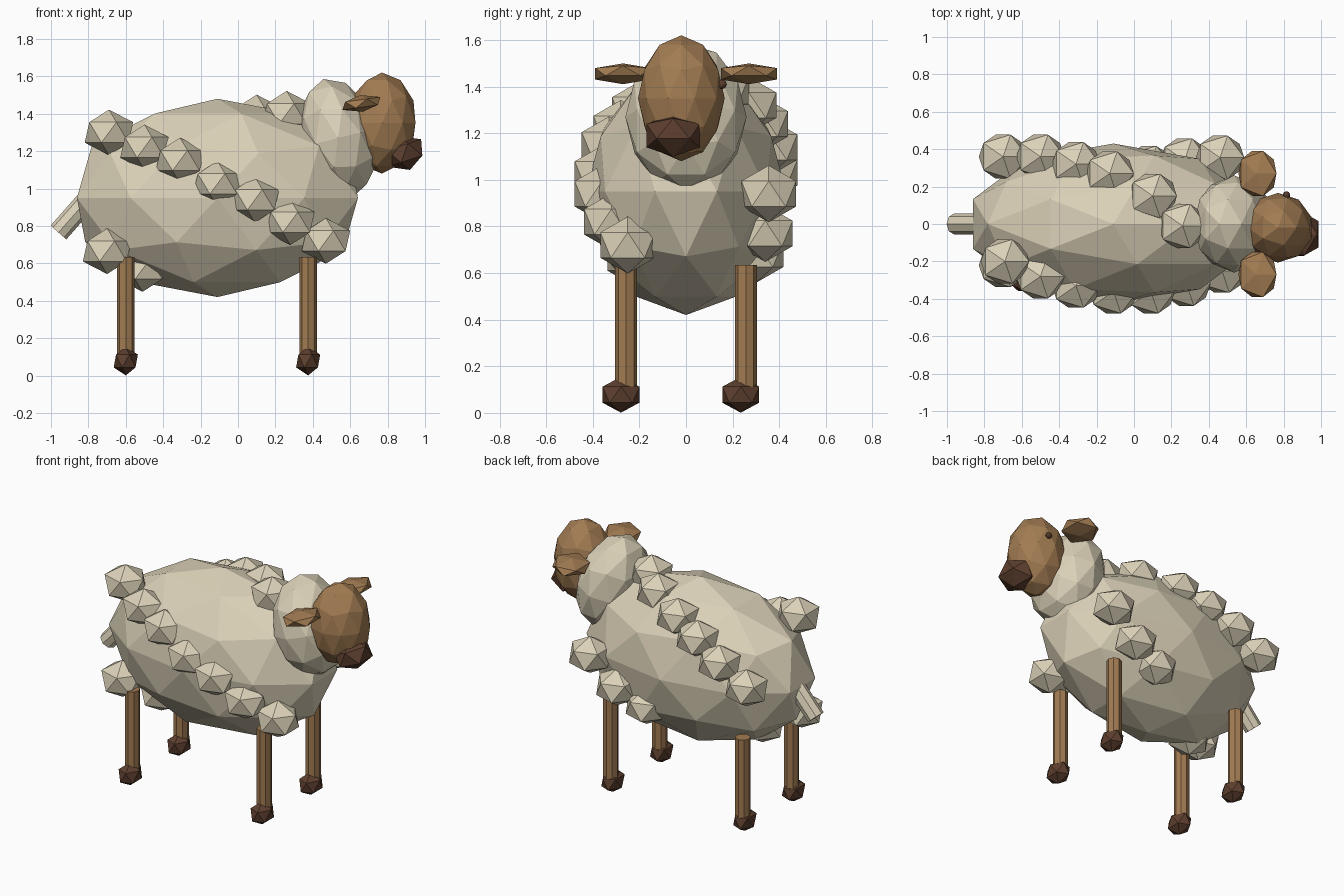
import bpy
from math import radians
from mathutils import Vector

cube = bpy.data.objects.get("Cube")
if cube:
    bpy.data.objects.remove(cube, do_unlink=True)


def material(name, rgb):
    mat = bpy.data.materials.new(name)
    mat.use_nodes = True
    mat.diffuse_color = (*rgb, 1)
    bsdf = next(n for n in mat.node_tree.nodes if n.type == 'BSDF_PRINCIPLED')
    bsdf.inputs["Base Color"].default_value = (*rgb, 1)
    bsdf.inputs["Roughness"].default_value = 0.9
    return mat


wool = material("cream wool", (0.71, 0.64, 0.48))
tan = material("tan skin", (0.36, 0.20, 0.085))
dark = material("dark brown", (0.11, 0.05, 0.028))


def finish(name, mat):
    obj = bpy.context.object
    obj.name = name
    obj.data.materials.append(mat)
    return obj


def ball(name, mat, loc, radii, detail=1, rot=(0, 0, 0)):
    """Faceted ellipsoid."""
    bpy.ops.mesh.primitive_ico_sphere_add(
        subdivisions=detail, radius=1, location=loc,
        rotation=[radians(a) for a in rot])
    bpy.context.object.scale = radii
    return finish(name, mat)


def rod(name, mat, start, end, radius):
    """Eight-sided cylinder between two points."""
    a, b = Vector(start), Vector(end)
    bpy.ops.mesh.primitive_cylinder_add(
        vertices=8, radius=radius, depth=(b - a).length, location=(a + b) / 2)
    obj = finish(name, mat)
    obj.rotation_euler = (b - a).to_track_quat('Z', 'Y').to_euler()
    return obj


# Body and neck
ball("body", wool, (-0.11, 0, 0.95), (0.79, 0.43, 0.53), 2)
ball("neck", wool, (0.535, 0, 1.27), (0.21, 0.26, 0.325), 2, (0, -14, 0))

# Head, muzzle, ears and eye
ball("head", tan, (0.77, -0.02, 1.35), (0.188, 0.186, 0.27), 2)
ball("muzzle", dark, (0.89, -0.055, 1.19), (0.12, 0.135, 0.095), 1, (0, -18, 0))
for side, label in ((-1, "right"), (1, "left")):
    ball("ear_" + label, tan, (0.66, side * 0.27, 1.455), (0.118, 0.142, 0.045),
         1, (0, -8, 0))
ball("eye", dark, (0.815, 0.155, 1.41), (0.02, 0.02, 0.02), 2)

# Tail
rod("tail", wool, (-0.96, 0, 0.765), (-0.70, 0, 1.06), 0.056)

# Legs with hooves
for x, end in ((0.375, "front"), (-0.6, "back")):
    for y, label in ((-0.257, "right"), (0.257, "left")):
        rod(f"{end}_leg_{label}", tan, (x, y, 0.08), (x, y, 0.635), 0.047)
        ball(f"{end}_hoof_{label}", dark, (x, y - 0.022, 0.078), (0.072, 0.093, 0.077))

# Wool tufts winding round the body
tufts = [
    (-0.70, -0.22, 0.665), (-0.51, -0.08, 0.57),
    (0.08, 0.30, 0.68), (0.27, 0.34, 0.77), (0.46, 0.355, 0.94),
    (0.26, -0.01, 1.40), (0.10, 0.15, 1.38), (-0.13, 0.27, 1.32),
    (-0.31, 0.32, 1.24), (-0.50, 0.36, 1.14), (-0.70, 0.36, 1.03),
    (-0.69, -0.20, 1.30), (-0.50, -0.28, 1.22), (-0.31, -0.33, 1.15),
    (-0.11, -0.36, 1.025), (0.09, -0.36, 0.94), (0.28, -0.32, 0.82),
    (0.47, -0.25, 0.72),
]
for i, spot in enumerate(tufts):
    ball(f"wool_tuft_{i + 1}", wool, spot, (0.145, 0.138, 0.122))
